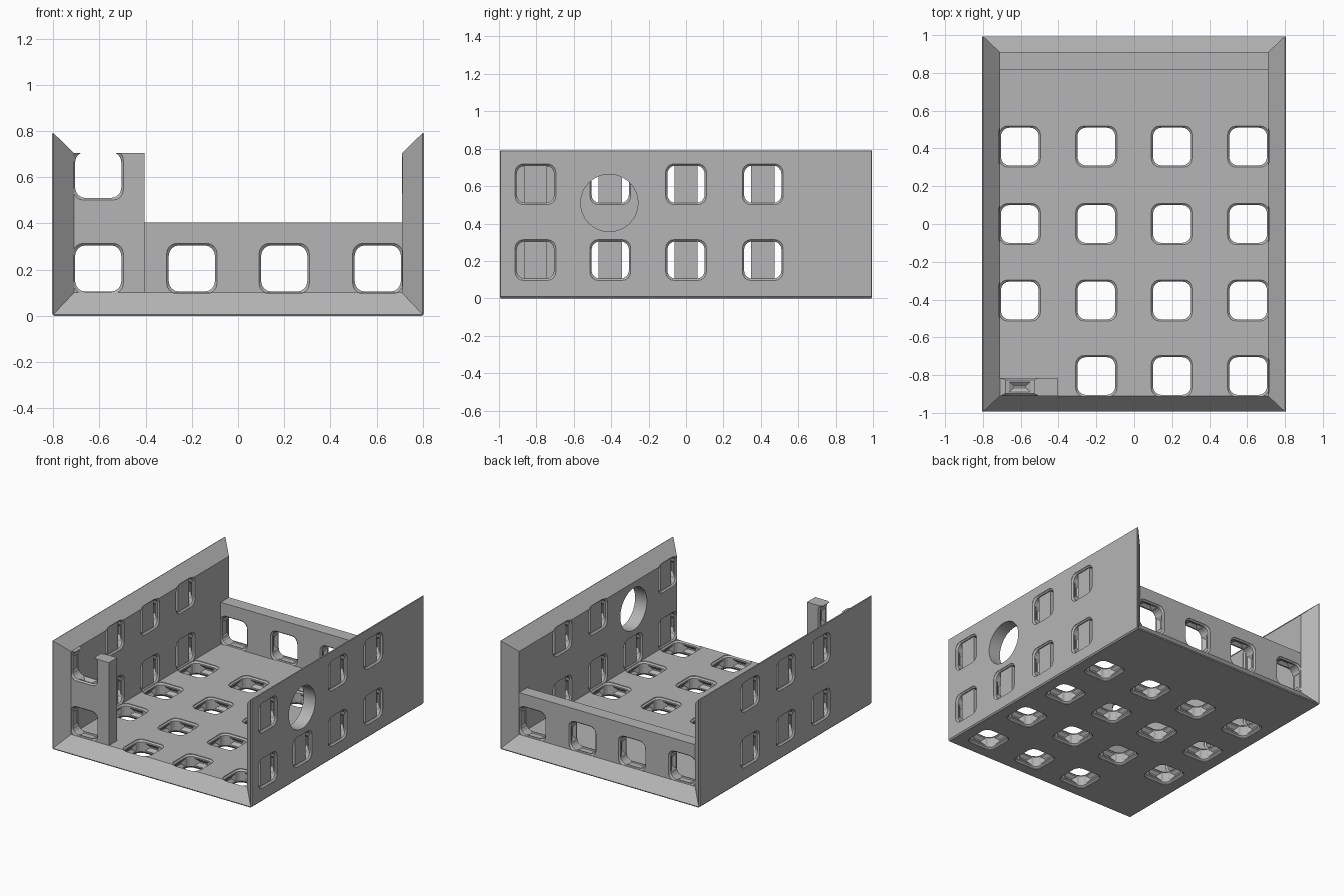
import bpy, bmesh, math
from mathutils import Vector

if "Cube" in bpy.data.objects:
    bpy.data.objects.remove(bpy.data.objects["Cube"])

grey = bpy.data.materials.new("plain_grey")
grey.diffuse_color = (0.46, 0.46, 0.46, 1)
grey.use_nodes = True
grey.node_tree.nodes["Principled BSDF"].inputs["Base Color"].default_value = grey.diffuse_color

X, Y, Z = Vector((1, 0, 0)), Vector((0, 1, 0)), Vector((0, 0, 1))
GRID = (-0.605, -0.2, 0.2, 0.605)      # hole centres across
ROWS = (-0.805, -0.405, 0.0, 0.41)     # hole centres front to back
LEVELS = (0.205, 0.61)                 # hole centres in height


def make_object(name, bm):
    bmesh.ops.recalc_face_normals(bm, faces=bm.faces)
    me = bpy.data.meshes.new(name)
    bm.to_mesh(me)
    bm.free()
    me.materials.append(grey)
    ob = bpy.data.objects.new(name, me)
    bpy.context.collection.objects.link(ob)
    return ob


def add_box(bm, x0, x1, y0, y1, z0, z1):
    res = bmesh.ops.create_cube(bm, size=1)
    for v in res["verts"]:
        v.co = Vector(((x0 + x1) / 2 + v.co.x * (x1 - x0),
                       (y0 + y1) / 2 + v.co.y * (y1 - y0),
                       (z0 + z1) / 2 + v.co.z * (z1 - z0)))


def box(name, *size):
    bm = bmesh.new()
    add_box(bm, *size)
    return make_object(name, bm)


def loft(bm, rings):
    """Skin closed rings and cap both ends."""
    rows = [[bm.verts.new(p) for p in r] for r in rings]
    n = len(rows[0])
    for a, b in zip(rows, rows[1:]):
        for i in range(n):
            j = (i + 1) % n
            bm.faces.new((a[i], a[j], b[j], b[i]))
    bm.faces.new(rows[0][::-1])
    bm.faces.new(rows[-1])


def rounded_square(half, radius=0.045, steps=4):
    pts = []
    for k in range(4):
        cx, cy = [(1, 1), (-1, 1), (-1, -1), (1, -1)][k]
        for i in range(steps + 1):
            a = math.pi / 2 * (k + i / steps)
            pts.append((cx * (half - radius) + radius * math.cos(a),
                        cy * (half - radius) + radius * math.sin(a)))
    return pts


def add_hole(bm, c, u, v):
    """Rounded square hole with flared mouths and a catch pocket in each side."""
    n = u.cross(v)
    rings = []
    for d, half in ((-0.053, 0.109), (-0.046, 0.109), (-0.036, 0.1),
                    (0.036, 0.1), (0.046, 0.109), (0.053, 0.109)):
        rings.append([c + u * a + v * b + n * d for a, b in rounded_square(half)])
    loft(bm, rings)
    for out, side in ((u, v), (v, -u), (-u, -v), (-v, u)):
        loft(bm, [[c + out * h + side * (w * s) + n * (d * t)
                   for s, t in ((-1, -1), (1, -1), (1, 1), (-1, 1))]
                  for h, w, d in ((0.09, 0.07, 0.038), (0.118, 0.03, 0.005))])


def cut(target, bm):
    bmesh.ops.recalc_face_normals(bm, faces=bm.faces)
    cutter = make_object(target.name + "_cutter", bm)
    cutter.hide_render = True
    mod = target.modifiers.new("holes", "BOOLEAN")
    mod.operation, mod.solver, mod.object = "DIFFERENCE", "EXACT", cutter
    mod.use_self = True
    bpy.context.view_layer.objects.active = target
    bpy.ops.object.modifier_apply(modifier=mod.name)
    bpy.data.objects.remove(cutter)


# Tray: floor and two side walls with mitred edges
outer = [(-0.805, 0.797), (-0.805, 0), (0.805, 0), (0.805, 0.797)]
inner = [(0.71, 0.705), (0.71, 0.1), (-0.71, 0.1), (-0.71, 0.705)]
bm = bmesh.new()
front, back = ([bm.verts.new((x, s * 1.0, z)) for x, z in outer] +
               [bm.verts.new((x, s * 0.91, z)) for x, z in inner] for s in (-1, 1))
for i in range(8):
    j = (i + 1) % 8
    bm.faces.new((front[i], front[j], back[j], back[i]))
for end in (front, back):
    for i in range(3):
        bm.faces.new((end[i], end[i + 1], end[6 - i], end[7 - i]))
bmesh.ops.recalc_face_normals(bm, faces=bm.faces)
bm.edges.ensure_lookup_table()
rim = [e for e in bm.edges if all(abs(v.co.x) > 0.8 and abs(v.co.y) > 0.99 for v in e.verts)
       or all(abs(v.co.x) > 0.8 for v in e.verts)]
bmesh.ops.bevel(bm, geom=rim, offset=0.009, segments=1, affect="EDGES")
tray = make_object("tray", bm)

# Holes in the floor and the walls, and one round port on the right
holes = bmesh.new()
for x in GRID:
    for y in ROWS:
        if not (x < -0.5 and y < -0.7):
            add_hole(holes, Vector((x, y, 0.05)), X, Y)
for y in ROWS:
    for z in LEVELS:
        if y > -0.7:
            add_hole(holes, Vector((-0.757, y, z)), Y, Z)
        if not (z > 0.5 and -0.5 < y < -0.3):
            add_hole(holes, Vector((0.757, y, z)), Y, Z)
cut(tray, holes)
port = bmesh.new()
loft(port, [[(x, -0.41 + 0.153 * math.cos(math.tau * i / 48),
              0.51 + 0.153 * math.sin(math.tau * i / 48)) for i in range(48)]
            for x in (0.66, 0.86)])
cut(tray, port)

# Low back wall
wall = box("back_wall", -0.71, 0.71, 0.815, 0.91, 0.1, 0.405)
holes = bmesh.new()
for x in GRID:
    add_hole(holes, Vector((x, 0.862, 0.205)), X, Z)
cut(wall, holes)

# Tall front corner panel, its upper hole open at the top
panel = box("front_corner_panel", -0.71, -0.405, -0.91, -0.815, 0.1, 0.705)
holes = bmesh.new()
for z in LEVELS:
    add_hole(holes, Vector((-0.605, -0.862, z)), X, Z)
cut(panel, holes)

# Upright strips standing inside the side wall holes
bm = bmesh.new()
for s in (-1, 1):
    for y in ROWS:
        for z in LEVELS:
            skip = y < -0.7 if s < 0 else (z > 0.5 and -0.5 < y < -0.3)
            if not skip:
                xs = sorted((s * 0.727, s * 0.787))
                add_box(bm, *xs, y - 0.062, y + 0.062, z - 0.104, z + 0.104)
make_object("hole_strips", bm)
